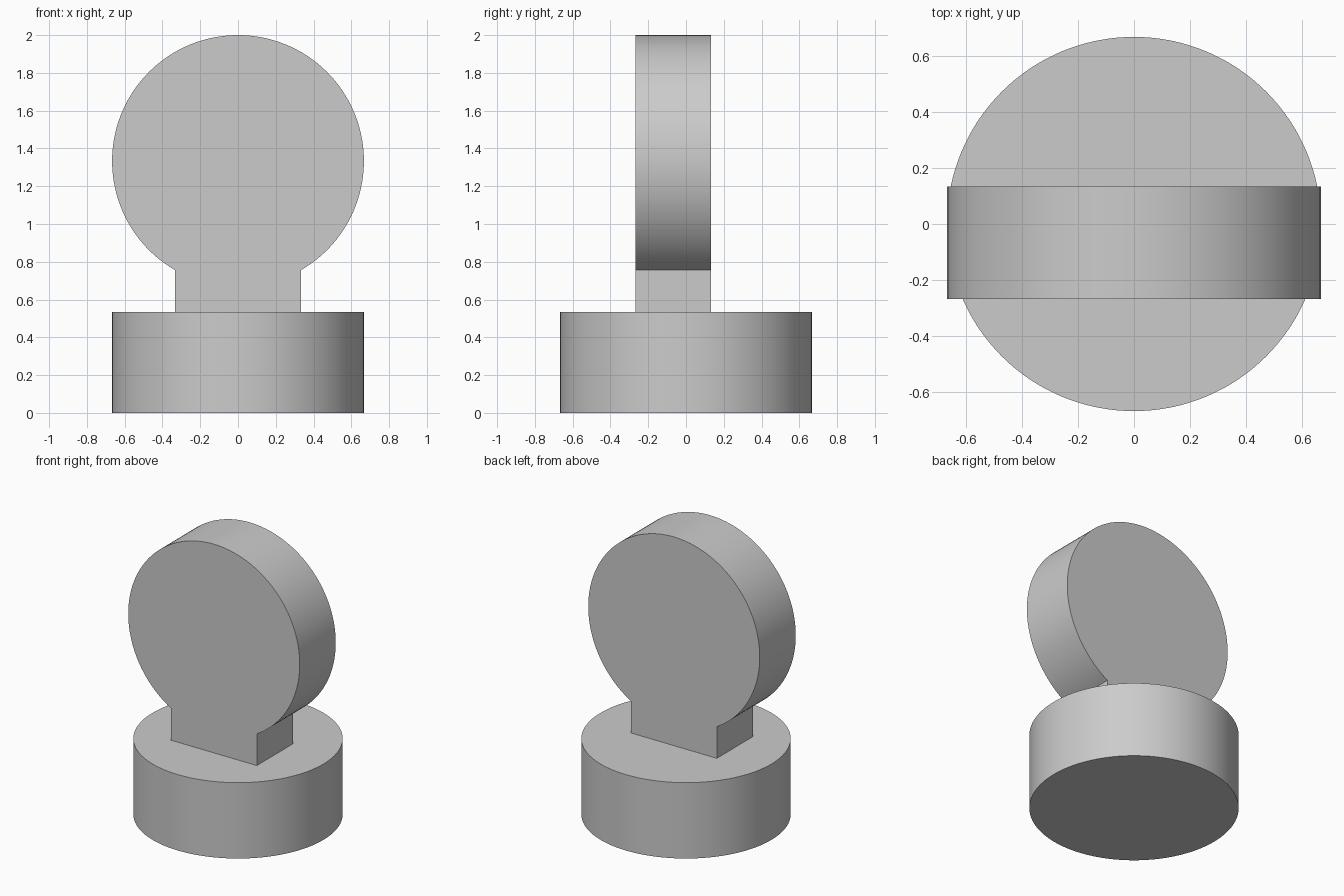
import bpy, bmesh
from math import sin, cos, radians
from mathutils import Vector

cube = bpy.data.objects.get("Cube")
if cube:
    bpy.data.objects.remove(cube, do_unlink=True)

grey = bpy.data.materials.new("plain grey")
grey.use_nodes = True
colour = (0.6, 0.6, 0.6, 1)
grey.diffuse_color = colour
grey.node_tree.nodes["Principled BSDF"].inputs["Base Color"].default_value = colour

RADIUS = 2 / 3
BASE_TOP = 0.8 * RADIUS
DISC_Z = 2 * RADIUS
FRONT, BACK = -0.4 * RADIUS, 0.2 * RADIUS


def arc(start, end, steps):
    """Points on a circle, angles in degrees from the downward direction."""
    angles = [radians(start + (end - start) * i / steps) for i in range(steps + 1)]
    return [(RADIUS * sin(a), -RADIUS * cos(a)) for a in angles]


def extrude_outline(name, points, offset):
    """Fill a closed outline and extrude it along offset."""
    bm = bmesh.new()
    face = bm.faces.new([bm.verts.new(p) for p in points])
    result = bmesh.ops.extrude_face_region(bm, geom=[face], use_keep_orig=True)
    moved = [g for g in result["geom"] if isinstance(g, bmesh.types.BMVert)]
    bmesh.ops.translate(bm, verts=moved, vec=Vector(offset))
    bmesh.ops.recalc_face_normals(bm, faces=bm.faces[:])
    mesh = bpy.data.meshes.new(name)
    bm.to_mesh(mesh)
    bm.free()
    mesh.materials.append(grey)
    obj = bpy.data.objects.new(name, mesh)
    bpy.context.collection.objects.link(obj)
    bpy.ops.object.select_all(action="DESELECT")
    obj.select_set(True)
    bpy.context.view_layer.objects.active = obj
    bpy.ops.object.shade_smooth_by_angle(angle=radians(25))
    return obj


# Round base
circle = arc(0, 360, 128)[:-1]
extrude_outline("round_base", [(x, y, 0) for x, y in circle], (0, 0, BASE_TOP))

# Upright disc and its neck share one outline
outline = [(x, FRONT, DISC_Z + z) for x, z in arc(30, 330, 108)]
outline += [(-RADIUS / 2, FRONT, BASE_TOP), (RADIUS / 2, FRONT, BASE_TOP)]
extrude_outline("disc_with_neck", outline, (0, BACK - FRONT, 0))
